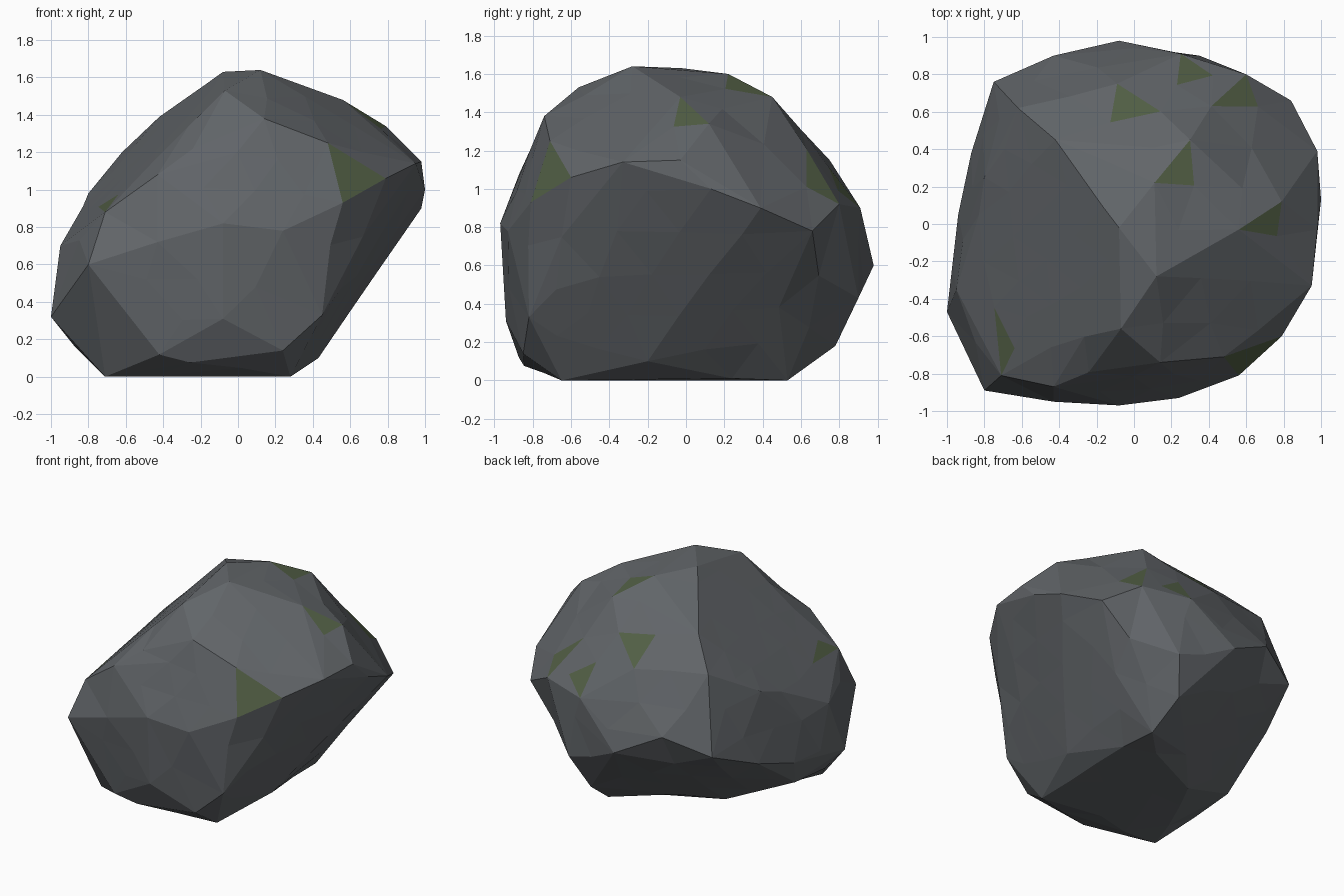
import bpy, bmesh
from mathutils import Vector
from mathutils.bvhtree import BVHTree

if "Cube" in bpy.data.objects:
    bpy.data.objects.remove(bpy.data.objects["Cube"])

# Key corners of the boulder
KEYS = [
    # top ridge, peak and front-left crease
    (0.12, -0.28, 1.64), (-0.08, -0.02, 1.63), (-0.42, 0.45, 1.39),
    (-0.62, 0.62, 1.2), (-0.75, 0.76, 0.66), (-0.07, -0.56, 1.53),
    (-0.43, -0.87, 1.08), (-0.71, -0.81, 0.88), (-0.8, -0.89, 0.6), (-1.0, -0.7, 0.42),
    # left side
    (-1.0, -0.47, 0.32), (-0.95, -0.35, 0.7), (-0.94, 0.05, 0.4), (-0.8, 0.25, 0.98),
    (-0.88, -0.05, 0.2), (-0.88, -0.4, 0.17), (-0.87, 0.38, 0.5), (-0.65, -0.84, 0.02),
    # front
    (-0.08, -0.97, 0.82), (-0.43, -0.95, 0.72), (0.24, -0.93, 0.78), (0.56, -0.81, 0.93),
    (0.45, -0.82, 0.33), (-0.08, -0.94, 0.31), (0.24, -0.85, 0.14), (-0.42, -0.87, 0.12),
    (0.14, -0.74, 1.38), (0.48, -0.71, 1.25),
    # right rim and back
    (0.79, -0.6, 1.06), (0.95, -0.33, 1.14), (0.98, -0.03, 1.15), (1.0, 0.13, 1.0),
    (0.98, 0.39, 0.9), (0.84, 0.66, 0.78), (0.35, 0.9, 0.43), (-0.08, 0.98, 0.6),
    (-0.43, 0.9, 0.78), (0.6, 0.8, 0.92), (0.25, 0.91, 0.9),
    # upper back
    (0.56, -0.03, 1.48), (0.79, 0.12, 1.34), (0.11, 0.22, 1.6), (0.3, 0.45, 1.48),
    (-0.09, 0.75, 1.15),
    # underside
    (0.43, -0.2, 0.1), (0.25, 0.78, 0.18), (0.28, 0.53, 0), (-0.4, 0.1, 0),
    (-0.71, -0.62, 0), (0.28, -0.65, 0),
]
MOSS = [(0.61, -0.71, 1.08), (0.71, -0.03, 1.39), (0.29, 0.3, 1.54), (0.61, 0.65, 1.06),
        (0.33, 0.83, 0.97), (-0.09, 0.66, 1.25), (-0.68, -0.67, 0.92)]
centre = Vector((0, -0.05, 0.75))


def material(name, rgb):
    m = bpy.data.materials.new(name)
    m.diffuse_color = (*rgb, 1)
    m.use_nodes = True
    m.node_tree.nodes["Principled BSDF"].inputs["Base Color"].default_value = m.diffuse_color
    return m


# Convex envelope of the corners
hull = bmesh.new()
for k in KEYS:
    hull.verts.new(k)
bmesh.ops.convex_hull(hull, input=hull.verts[:])
tree = BVHTree.FromBMesh(hull)


def wrap(p):
    """Slide a point along its ray from the centre onto the envelope."""
    d = (p - centre).normalized()
    return tree.ray_cast(centre + d * 4, -d)[0]


# Faceted ball wrapped onto the envelope
bm = bmesh.new()
bmesh.ops.create_icosphere(bm, subdivisions=3, radius=1)
for v in bm.verts:
    v.co = wrap(centre + v.co)

# Pull the nearest free vertex onto each corner, closest pairs first
corners = [wrap(Vector(k)) for k in KEYS]
pairs = sorted(((v.co - c).length, v.index, i)
               for v in bm.verts for i, c in enumerate(corners))
bm.verts.ensure_lookup_table()
pinned, used = {}, set()
for dist, vi, i in pairs:
    if dist < 0.3 and vi not in pinned and i not in used:
        pinned[vi] = corners[i]
        used.add(i)
for vi, c in pinned.items():
    bm.verts[vi].co = c

# Even out the facets between the corners
for _ in range(12):
    for v in bm.verts:
        if v.index not in pinned:
            ring = [e.other_vert(v).co for e in v.link_edges]
            v.co = wrap(v.co.lerp(sum(ring, Vector()) / len(ring), 0.6))

# Turn edges that cut across the envelope's ridges
for _ in range(2):
    for e in bm.edges[:]:
        if not e.is_valid or len(e.link_faces) != 2:
            continue
        a, b = e.verts
        c, d = [next(v for v in f.verts if v not in (a, b)) for f in e.link_faces]
        n = (e.link_faces[0].normal + e.link_faces[1].normal).normalized()
        inside = (c.co - a.co).dot(n) + (d.co - a.co).dot(n) + \
                 (c.co - b.co).dot(n) + (d.co - b.co).dot(n)
        if inside > 0.04 and (c.co - d.co).length < 0.6:
            bmesh.utils.edge_rotate(e, True)
            bm.normal_update()

# Moss on single facets
for p in MOSS:
    f = min(bm.faces, key=lambda g: (g.calc_center_median() - Vector(p)).length)
    f.material_index = 1
bmesh.ops.recalc_face_normals(bm, faces=bm.faces[:])

mesh = bpy.data.meshes.new("boulder")
bm.to_mesh(mesh)
bm.free()
hull.free()
mesh.materials.append(material("stone", (0.12, 0.13, 0.14)))
mesh.materials.append(material("moss", (0.085, 0.115, 0.06)))
bpy.context.collection.objects.link(bpy.data.objects.new("boulder", mesh))
